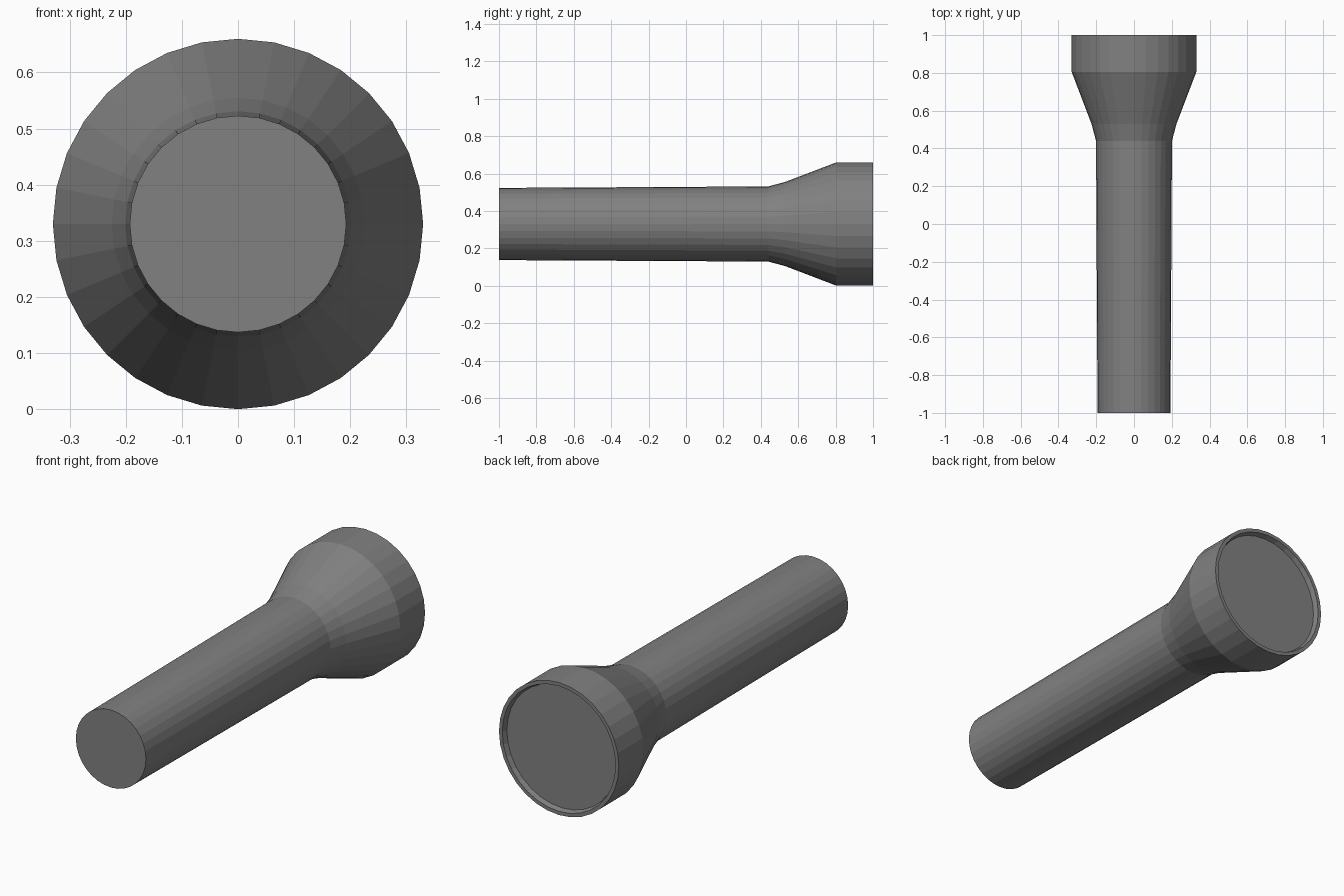
import bpy, bmesh, math

if "Cube" in bpy.data.objects:
    bpy.data.objects.remove(bpy.data.objects["Cube"])

SIDES = 32
CENTRE_Z = 0.33


def turned(name, profile, material):
    """Revolve (y, radius) points around the long axis and cap both ends."""
    bm = bmesh.new()
    rings = []
    for y, r in profile:
        ring = []
        for i in range(SIDES):
            a = 2 * math.pi * i / SIDES
            ring.append(bm.verts.new((r * math.sin(a), y, CENTRE_Z + r * math.cos(a))))
        rings.append(ring)
    for a, b in zip(rings, rings[1:]):
        for i in range(SIDES):
            j = (i + 1) % SIDES
            bm.faces.new((a[i], a[j], b[j], b[i]))
    bm.faces.new(rings[0])
    bm.faces.new(rings[-1])
    bmesh.ops.recalc_face_normals(bm, faces=bm.faces)
    mesh = bpy.data.meshes.new(name)
    bm.to_mesh(mesh)
    bm.free()
    mesh.materials.append(material)
    obj = bpy.data.objects.new(name, mesh)
    bpy.context.collection.objects.link(obj)
    return obj


# Dark grey casing
casing = bpy.data.materials.new("dark_casing")
casing.diffuse_color = (0.22, 0.22, 0.22, 1)
casing.use_nodes = True
casing.node_tree.nodes["Principled BSDF"].inputs["Base Color"].default_value = casing.diffuse_color

# Torch body: handle, flared neck, head, rim and recessed lens
turned("flashlight_body", [
    (-1.0, 0.193),   # tail cap
    (0.44, 0.201),   # end of handle
    (0.53, 0.225),   # neck
    (0.805, 0.33),   # flare meets head
    (1.0, 0.33),     # front edge
    (1.0, 0.312),    # rim
    (0.975, 0.304),  # lens seat
], casing)
